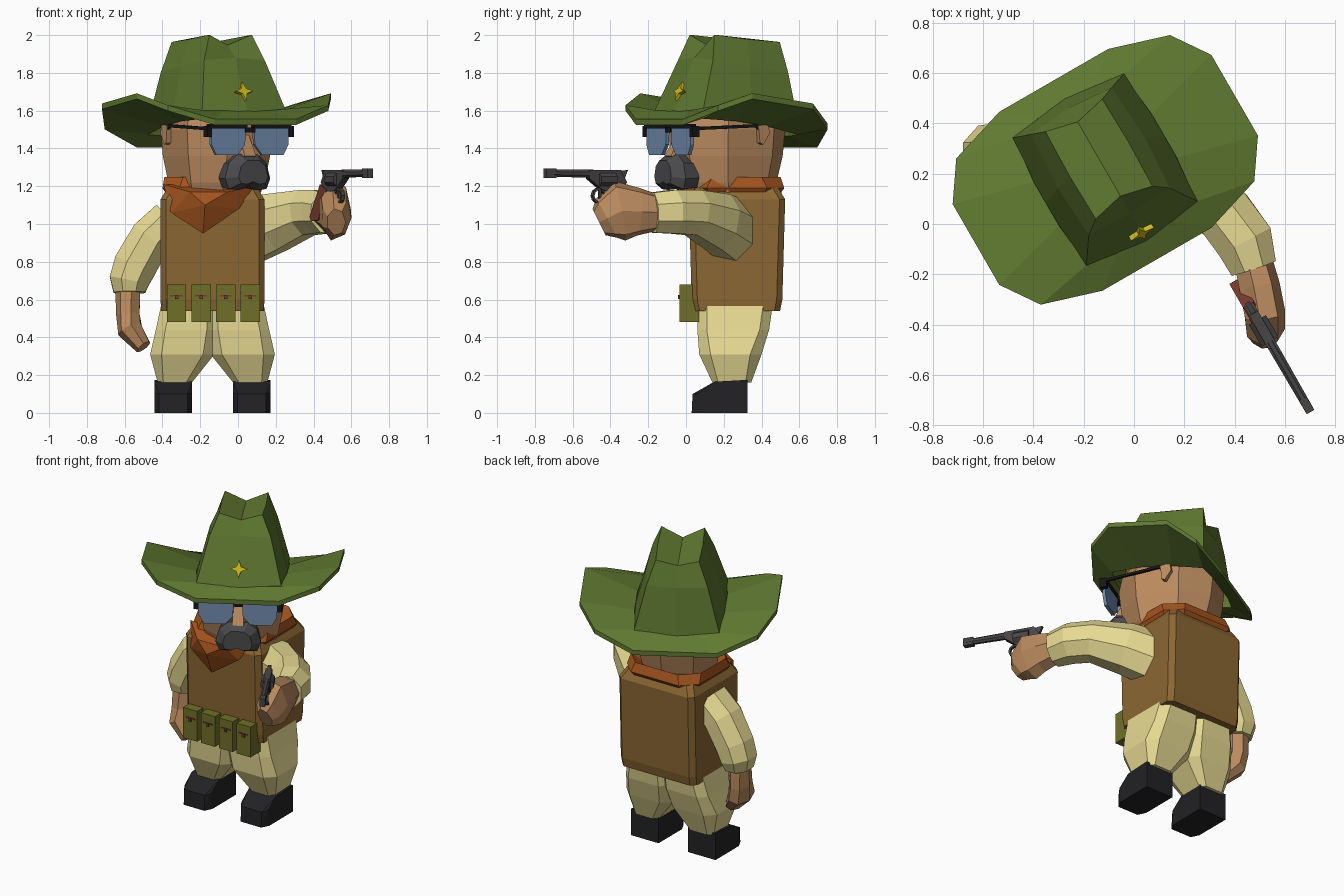
import bpy, bmesh, math
from mathutils import Matrix, Vector

if "Cube" in bpy.data.objects:
    bpy.data.objects.remove(bpy.data.objects["Cube"])

def mat(name, r, g, b):
    m = bpy.data.materials.new(name)
    m.diffuse_color = (r, g, b, 1)
    m.use_nodes = True
    m.node_tree.nodes["Principled BSDF"].inputs["Base Color"].default_value = m.diffuse_color
    return m

GREEN = mat("felt_green", .115, .19, .03)
VEST = mat("vest_brown", .26, .135, .032)
CREAM = mat("cream_cloth", .80, .70, .29)
SKIN = mat("skin", .50, .26, .115)
RUST = mat("rust_cloth", .38, .09, .013)
BLACK = mat("boot_black", .016, .016, .018)
FRAME = mat("frame_black", .008, .008, .009)
LENS = mat("lens_blue", .17, .26, .43)
GOLD = mat("gold", .65, .52, .01)
HAIR = mat("dark_hair", .07, .07, .075)
OLIVE = mat("olive", .16, .16, .022)
STEEL = mat("gun_steel", .065, .06, .06)
WOOD = mat("grip_wood", .19, .045, .026)

I = Matrix.Identity(4)
TURN = Matrix.Rotation(math.radians(30), 4, 'Z')
HEAD = Matrix.Translation((-.114, .215, 0)) @ TURN   # head and hat look to one side
BODY = Matrix.Translation((-.135, .27, 0))
GUN = Matrix.Translation((.70, -.745, 0)) @ TURN     # origin at the muzzle

def finish(name, bm, m, M=I):
    bmesh.ops.recalc_face_normals(bm, faces=bm.faces[:])
    me = bpy.data.meshes.new(name)
    bm.transform(M)
    bm.to_mesh(me)
    bm.free()
    me.materials.append(m)
    ob = bpy.data.objects.new(name, me)
    bpy.context.collection.objects.link(ob)
    return ob

def loft(name, rings, m, M=I, caps=True, loop=False, crease=False):
    bm = bmesh.new()
    vs = [[bm.verts.new(p) for p in r] for r in rings]
    n = len(vs[0])
    pairs = list(zip(vs, vs[1:])) + ([(vs[-1], vs[0])] if loop else [])
    for a, b in pairs:
        for i in range(n):
            j = (i + 1) % n
            bm.faces.new((a[i], a[j], b[j], b[i]))
    if crease:
        h = n // 2
        bm.faces.new(vs[-1][:h + 1])
        bm.faces.new(vs[-1][h:] + vs[-1][:1])
    elif caps and not loop:
        bm.faces.new(vs[0])
        bm.faces.new(vs[-1])
    return finish(name, bm, m, M)

def hull(name, pts, m, M=I):
    bm = bmesh.new()
    for p in pts:
        bm.verts.new(p)
    res = bmesh.ops.convex_hull(bm, input=bm.verts[:])
    junk = [v for v in res["geom_interior"] if isinstance(v, bmesh.types.BMVert)]
    bmesh.ops.delete(bm, geom=junk, context='VERTS')
    bmesh.ops.dissolve_limit(bm, angle_limit=.02, verts=bm.verts[:], edges=bm.edges[:])
    return finish(name, bm, m, M)

def box(name, x, y, z, m, M=I):
    return hull(name, [(a, b, c) for a in x for b in y for c in z], m, M)

def prism(name, prof, y0, y1, m, M=I):
    return loft(name, [[(x, y, z) for x, z in prof] for y in (y0, y1)], m, M)

def octagon(z, rx, ry, c, cx=0, cy=0):
    q = [(rx, ry - c), (rx - c, ry), (c - rx, ry), (-rx, ry - c)]
    return [(cx + x, cy + y, z) for x, y in q + [(-x, -y) for x, y in q]]

def tube(name, path, ref, m, n=7, M=I):
    """path rows: x, y, z, half width, half height (along ref)"""
    P = [Vector(p[:3]) for p in path]
    rings = []
    for i, p in enumerate(path):
        t = (P[min(i + 1, len(P) - 1)] - P[max(i - 1, 0)]).normalized()
        side = t.cross(Vector(ref)).normalized()
        up = side.cross(t)
        rings.append([P[i] + side * p[3] * math.cos(a) + up * p[4] * math.sin(a)
                      for a in (2 * math.pi * (k + .5) / n for k in range(n))])
    return loft(name, rings, m, M)

# Hat brim: turned-up sides, whole hat tipped back
def brim_ring(q):
    q = q + [(x, -y, z) for x, y, z in reversed(q)]
    q = q + [(-x, y, z) for x, y, z in reversed(q)]
    return [(x, y, z - .146 * y) for x, y, z in q]
outer = [(.25, -.41, 1.495), (.49, -.335, 1.58), (.593, -.185, 1.665)]
inner = [(.13, -.31, 1.555), (.25, -.29, 1.56), (.27, -.10, 1.575)]
low = lambda q, d: [(x, y, z - d) for x, y, z in q]
loft("hat_brim", [brim_ring(inner), brim_ring(outer), brim_ring(low(outer, .03)),
                  brim_ring(low(inner, .045))], GREEN, HEAD, loop=True)

# Hat crown with a crease along the top
def crown_ring(q):
    q = q + [(-x, y, z) for x, y, z in q[3:0:-1]]
    return [(x, y, z - .146 * y) for x, y, z in q]
loft("hat_crown", [
    crown_ring([(0, -.325, 1.55), (.258, -.295, 1.55), (.275, 0, 1.55), (.258, .295, 1.55), (0, .325, 1.55)]),
    crown_ring([(0, -.20, 1.85), (.185, -.19, 1.84), (.20, .03, 1.84), (.185, .27, 1.84), (0, .285, 1.84)]),
    crown_ring([(0, -.12, 1.93), (.13, -.15, 1.98), (.135, .05, 1.985), (.13, .25, 2.0), (0, .22, 1.95)]),
], GREEN, HEAD, crease=True)

# Badge star
star = [((.052 if k % 2 == 0 else .02) * math.sin(k * math.pi / 4),
         (.052 if k % 2 == 0 else .02) * math.cos(k * math.pi / 4)) for k in range(8)]
prism("badge_star", star, -.012, .012, GOLD,
      HEAD @ Matrix.Translation((0, -.285, 1.70)) @ Matrix.Rotation(math.radians(-24), 4, 'X'))

# Head, nose, ears
loft("head", [octagon(1.10, .19, .19, .1), octagon(1.22, .225, .25, .13), octagon(1.36, .25, .285, .15),
              octagon(1.50, .26, .30, .16), octagon(1.60, .245, .28, .15)], SKIN, HEAD)
hull("nose", [(-.025, -.28, 1.5), (.025, -.28, 1.5), (-.05, -.27, 1.34), (.05, -.27, 1.34),
              (-.035, -.36, 1.36), (.035, -.36, 1.36)], SKIN, HEAD)
for s in (-1, 1):
    hull("ear", [(s * x, y, z) for x in (.24, .285) for y, z in
                 ((.03, 1.52), (.09, 1.53), (.10, 1.48), (.06, 1.42), (.04, 1.43))], SKIN, HEAD)

# Moustache
half = [(.06, .10), (.115, .055), (.138, -.03), (.115, -.085), (.05, -.09)]
must = half + [(0, -.07)] + [(-x, z) for x, z in reversed(half)]
loft("moustache", [[(x * k, y, 1.27 + z * k) for x, z in must]
                   for y, k in ((-.24, .9), (-.33, 1), (-.39, .65))], HAIR, HEAD)

# Sunglasses
for s in (-1, 1):
    prism("lens", [(s * x, z) for x, z in ((.025, 1.51), (.235, 1.51), (.235, 1.42), (.205, 1.365),
                                           (.075, 1.365), (.03, 1.42))], -.355, -.335, LENS, HEAD)
    box("glasses_top_bar", (s * .02, s * .25), (-.362, -.33), (1.505, 1.53), FRAME, HEAD)
    box("glasses_hinge", (s * .235, s * .265), (-.362, -.32), (1.46, 1.52), FRAME, HEAD)
    tube("glasses_arm", [(s * .255, -.34, 1.505, .01, .012), (s * .275, .02, 1.52, .01, .012),
                         (s * .275, .085, 1.465, .01, .012)], (0, 0, 1), FRAME, 4, HEAD)
box("glasses_bridge", (-.03, .03), (-.36, -.335), (1.485, 1.51), FRAME, HEAD)

# Neckerchief: collar and front drape
loft("neckerchief_collar", [octagon(1.12, .22, .20, .08), octagon(1.19, .265, .25, .09),
                            octagon(1.25, .255, .23, .10), octagon(1.19, .19, .18, .09)],
     RUST, BODY, loop=True)
hull("neckerchief_drape", [(-.26, -.20, 1.21), (.22, -.22, 1.20), (-.22, -.26, 1.06), (.14, -.27, 1.08),
                           (-.05, -.28, .95), (-.04, -.35, 1.10), (-.12, -.33, 1.17),
                           (.08, -.33, 1.17), (0, -.2, 1.0)], RUST, BODY)

# Vest
loft("vest", [octagon(.54, .272, .228, .03), octagon(.60, .275, .24, .03), octagon(1.13, .275, .255, .03),
              octagon(1.19, .24, .22, .03)], VEST, BODY)

# Trousers and boots
for s in (-1, 1):
    def leg(x0, x1, y0, y1, z, c):
        return [(s * (p[0] + (x0 + x1) / 2), p[1] + (y0 + y1) / 2, z)
                for p in octagon(0, (x1 - x0) / 2, (y1 - y0) / 2, c)]
    loft("trouser_leg", [leg(-.02, .27, -.21, .19, .58, .05), leg(-.02, .30, -.21, .17, .44, .05),
                         leg(-.01, .33, -.20, .13, .31, .06), leg(.11, .29, -.13, .075, .16, .03)],
         CREAM, BODY)
    hull("boot", [(s * .208 + x * k, y, z) for k in (-1, 1) for x, y, z in
                  ((.075, -.24, 0), (.10, -.19, 0), (.10, .055, 0), (.075, -.235, .10), (.098, -.20, .105),
                   (.10, -.12, .165), (.10, .055, .175))], BLACK, BODY)

# Belt pouches with clasps
for i in range(4):
    x = -.325 + .13 * i
    box("belt_pouch", (x - .051, x + .051), (-.035, .07), (.48, .68), OLIVE)
    box("pouch_strap", (x - .034, x + .034), (-.039, -.03), (.617, .625), WOOD)
    box("pouch_clasp", (x - .009, x + .009), (-.043, -.03), (.602, .625), WOOD)

# Hanging arm
tube("hanging_sleeve", [(-.36, .27, 1.03, .11, .14), (-.46, .27, .93, .12, .14), (-.545, .275, .78, .125, .13),
                        (-.575, .275, .70, .115, .125), (-.575, .27, .637, .09, .10)], (0, 1, 0), CREAM, 8)
tube("hanging_hand", [(-.58, .27, .66, .07, .075), (-.58, .26, .52, .065, .085), (-.57, .24, .44, .07, .10),
                      (-.50, .215, .35, .045, .065)], (0, 1, 0), SKIN, 7)

# Raised arm
tube("raised_sleeve", [(.06, .25, .96, .14, .18), (.20, .17, 1.01, .14, .165), (.36, .04, 1.06, .125, .13),
                       (.44, -.07, 1.065, .125, .125), (.475, -.175, 1.06, .10, .115)], (0, 0, 1), CREAM, 8)
tube("raised_hand", [(.47, -.15, 1.06, .08, .10), (.495, -.25, 1.065, .085, .13), (.515, -.35, 1.07, .085, .165),
                     (.52, -.42, 1.03, .08, .12), (.52, -.46, 1.01, .05, .08)], (0, 0, 1), SKIN, 7)

# Revolver
tube("gun_barrel", [(0, 0, 1.27, .019, .019), (0, .32, 1.265, .022, .024)], (0, 0, 1), STEEL, 8, GUN)
box("gun_muzzle", (-.017, .017), (-.002, .06), (1.243, 1.293), STEEL, GUN)
hull("gun_frame", [(x, y, z) for x in (-.02, .02) for y, z in
                   ((.26, 1.285), (.45, 1.285), (.49, 1.22), (.43, 1.16), (.34, 1.18), (.26, 1.24))], STEEL, GUN)
tube("gun_cylinder", [(0, .32, 1.235, .042, .042), (0, .42, 1.235, .042, .042)], (0, 0, 1), STEEL, 8, GUN)
hull("gun_hammer", [(x, y, z) for x in (-.01, .01) for y, z in
                    ((.44, 1.25), (.44, 1.28), (.50, 1.285), (.48, 1.24))], STEEL, GUN)
circle = [(math.cos(k * math.pi / 5), math.sin(k * math.pi / 5)) for k in range(10)]
loft("trigger_guard", [[(x, .325 + r * c, 1.15 + r * d) for c, d in circle]
                       for x, r in ((-.011, .042), (.011, .042), (.011, .03), (-.011, .03))],
     STEEL, GUN, loop=True)
box("trigger", (-.006, .006), (.325, .34), (1.135, 1.19), STEEL, GUN)
hull("gun_grip", [(x, y, z) for x in (-.025, .025) for y, z in
                  ((.42, 1.18), (.49, 1.21), (.60, 1.04), (.585, 1.015), (.51, 1.02), (.47, 1.1))], WOOD, GUN)
